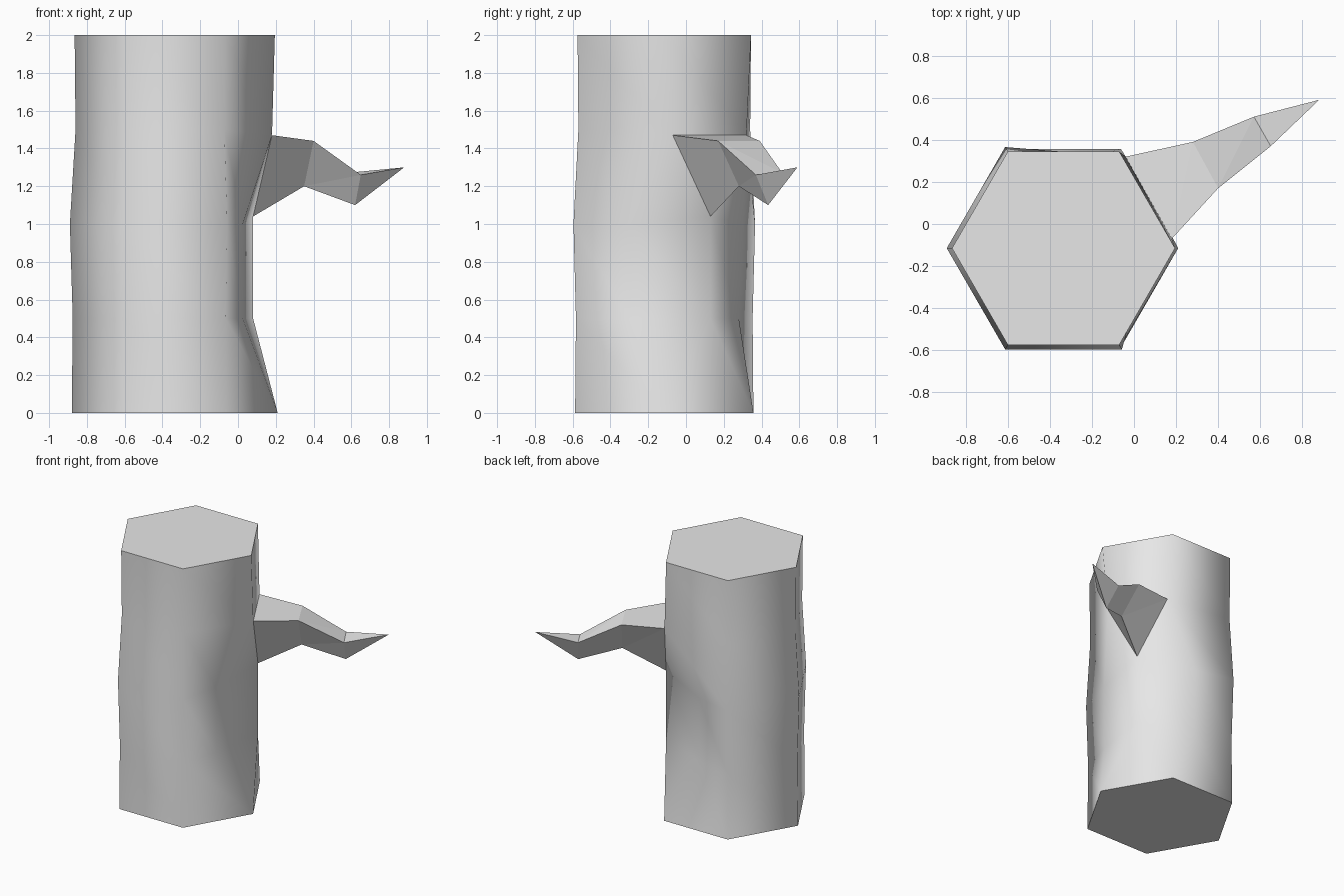
import bpy, bmesh, math

cube = bpy.data.objects.get("Cube")
if cube:
    bpy.data.objects.remove(cube, do_unlink=True)

grey = bpy.data.materials.new("plain_grey")
grey.use_nodes = True
GREY = (0.8, 0.8, 0.8, 1)
grey.diffuse_color = GREY
grey.node_tree.nodes["Principled BSDF"].inputs["Base Color"].default_value = GREY


def make_object(name, bm):
    mesh = bpy.data.meshes.new(name)
    bm.to_mesh(mesh)
    bm.free()
    mesh.materials.append(grey)
    obj = bpy.data.objects.new(name, mesh)
    bpy.context.collection.objects.link(obj)
    return obj


def bridge(bm, low, high, smooth):
    """Join two rings with triangles, skipping collapsed ones."""
    n = len(low)
    for i in range(n):
        j = (i + 1) % n
        a, b, c, d = low[i], low[j], high[j], high[i]
        for tri in ((a, b, d), (b, c, d)):
            if len(set(tri)) == 3:
                bm.faces.new(tri).smooth = smooth


CX, CY = -0.335, -0.115

# Branch joint: two upper corners and the lower point
joint = [(0.18, -0.07, 1.47), (0.08, 0.13, 1.04), (-0.04, 0.32, 1.47)]

# Trunk: six-sided rings, with a ridge under the branch
bm = bmesh.new()
rings = []
for z, radius in ((0, 0.545), (0.5, 0.54), (1.0, 0.555), (1.5, 0.525), (2.0, 0.53)):
    pts = [(CX + radius * math.cos(math.radians(60 * k)),
            CY + radius * math.sin(math.radians(60 * k)), z) for k in range(6)]
    ridge = None
    if z == 0.5:
        pts[0], pts[1], ridge = (0.025, -0.30, z), (-0.32, 0.28, z), (0.08, 0.13, z)
    elif z == 1.0:
        pts[0], pts[1], ridge = (0.025, -0.30, z), (-0.32, 0.30, z), joint[1]
    elif z == 1.5:
        pts[0], pts[1] = joint[0], joint[2]
    ring = [bm.verts.new(p) for p in pts]
    # The ridge slot falls on a corner wherever the ridge is absent
    slot = bm.verts.new(ridge) if ridge else ring[0 if z == 0 else 1]
    rings.append(ring[:1] + [slot] + ring[1:])
for low, high in zip(rings, rings[1:]):
    bridge(bm, low, high, True)

# Flat ends with sharp rims
bottom = [rings[0][0]] + rings[0][2:]
top = [rings[-1][0]] + rings[-1][2:]
for loop in (bottom[::-1], top):
    face = bm.faces.new(loop)
    face.smooth = False
    for edge in face.edges:
        edge.smooth = False
make_object("trunk", bm)

# Branch: three-sided sections tapering to a point
sections = [
    joint,
    [(0.40, 0.17, 1.44), (0.35, 0.28, 1.20), (0.28, 0.39, 1.44)],
    [(0.65, 0.37, 1.26), (0.62, 0.435, 1.10), (0.57, 0.51, 1.27)],
    [(0.88, 0.59, 1.30)],
]
bm = bmesh.new()
loops = [[bm.verts.new(p) for p in s] for s in sections]
loops[-1] *= 3
for low, high in zip(loops, loops[1:]):
    bridge(bm, low, high, False)
bmesh.ops.recalc_face_normals(bm, faces=bm.faces[:])
make_object("branch", bm)
